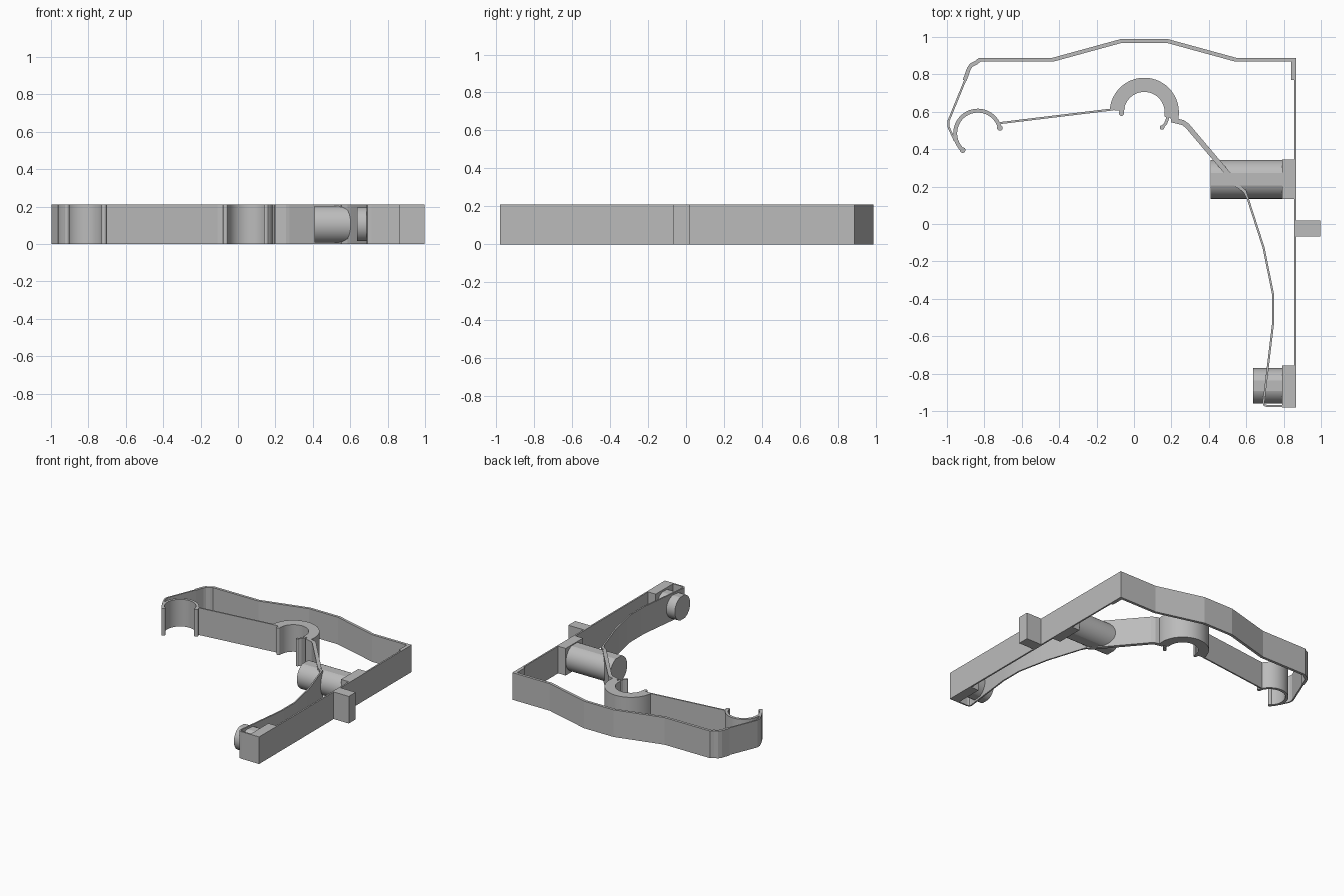
import bpy, bmesh
from math import cos, sin, radians, pi, ceil
from mathutils import Vector, Matrix

cube = bpy.data.objects.get("Cube")
if cube:
    bpy.data.objects.remove(cube, do_unlink=True)

H = 0.21  # common height of every flat part

grey = bpy.data.materials.new("grey plastic")
grey.use_nodes = True
grey.diffuse_color = (0.5, 0.5, 0.5, 1)
grey.node_tree.nodes["Principled BSDF"].inputs["Base Color"].default_value = (0.5, 0.5, 0.5, 1)


def finish(name, bm):
    bmesh.ops.recalc_face_normals(bm, faces=bm.faces)
    mesh = bpy.data.meshes.new(name)
    bm.to_mesh(mesh)
    bm.free()
    mesh.materials.append(grey)
    obj = bpy.data.objects.new(name, mesh)
    bpy.context.collection.objects.link(obj)
    bpy.ops.object.select_all(action='DESELECT')
    obj.select_set(True)
    bpy.context.view_layer.objects.active = obj
    bpy.ops.object.shade_smooth_by_angle(angle=radians(13))
    return obj


def prism(name, outline):
    """Extrude a plan outline to the common height."""
    bm = bmesh.new()
    face = bm.faces.new([bm.verts.new((x, y, 0)) for x, y in outline])
    top = bmesh.ops.extrude_face_region(bm, geom=[face])["geom"]
    verts = [v for v in top if isinstance(v, bmesh.types.BMVert)]
    bmesh.ops.translate(bm, verts=verts, vec=(0, 0, H))
    return finish(name, bm)


def block(name, x0, x1, y0, y1):
    return prism(name, [(x0, y0), (x1, y0), (x1, y1), (x0, y1)])


def arc(cx, cy, r, a0, a1):
    n = max(2, ceil(abs(a1 - a0) / 7))
    angles = [radians(a0 + (a1 - a0) * i / n) for i in range(n + 1)]
    return [(cx + r * cos(a), cy + r * sin(a)) for a in angles]


def ribbon(name, path, width):
    """Upright strip of even thickness with mitred corners."""
    pts = [Vector(p) for p in path]
    left, right = [], []
    for i, p in enumerate(pts):
        a = (p - pts[i - 1]).normalized() if i else None
        b = (pts[i + 1] - p).normalized() if i + 1 < len(pts) else None
        a, b = a or b, b or a
        t = (a + b).normalized()
        off = Vector((-t.y, t.x)) * (width / 2 / max(t.dot(a), 0.5))
        left.append(p + off)
        right.append(p - off)
    return prism(name, left + right[::-1])


def peg(name, x0, x1, y, r, half_height):
    """Round peg along x, trimmed flat above and below."""
    bm = bmesh.new()
    bmesh.ops.create_cone(bm, cap_ends=True, segments=64, radius1=r, radius2=r, depth=x1 - x0,
                          matrix=Matrix.Translation(((x0 + x1) / 2, y, H / 2)) @ Matrix.Rotation(pi / 2, 4, 'Y'))
    for s in (-1, 1):
        geom = bm.verts[:] + bm.edges[:] + bm.faces[:]
        bmesh.ops.bisect_plane(bm, geom=geom, plane_co=(0, 0, H / 2 + s * half_height),
                               plane_no=(0, 0, s), clear_outer=True)
        bmesh.ops.holes_fill(bm, edges=[e for e in bm.edges if e.is_boundary])
    return finish(name, bm)


# Frame: long side wall and the bowed back band
block("side_wall", 0.855, 0.867, -0.98, 0.885)
block("corner_stiffener", 0.84, 0.86, 0.77, 0.885)
ribbon("back_band", [(0.867, 0.878), (0.545, 0.878), (0.18, 0.978), (-0.07, 0.978), (-0.435, 0.878),
                     (-0.825, 0.878), (-0.845, 0.862), (-0.87, 0.85), (-0.883, 0.83), (-0.905, 0.768)], 0.021)
ribbon("end_spring", [(-0.9, 0.775), (-0.992, 0.55), (-0.992, 0.52), (-0.958, 0.445)], 0.011)

# Small open clip with its rounded lips
small_clip = arc(-0.835, 0.485, 0.121, 14, 228)
ribbon("small_clip", small_clip, 0.021)
for tag, tip in (("inner", (-0.717, 0.514)), ("outer", small_clip[-1])):
    prism("small_clip_lip_" + tag, arc(*tip, 0.015, 0, 353))

# Thin link between the two clips
ribbon("clip_link", [(-0.72, 0.539), (-0.11, 0.613)], 0.011)

# Large thick clip, its lips and spring hook
prism("large_clip", arc(0.055, 0.597, 0.185, -12, 176) + arc(0.055, 0.597, 0.109, 176, -12))
ribbon("large_clip_lip", [(-0.06, 0.625), (-0.067, 0.6), (-0.067, 0.59)], 0.024)
prism("large_clip_lip_tip", arc(-0.067, 0.592, 0.014, 0, 353))
ribbon("large_clip_hook", [(0.178, 0.6), (0.178, 0.56), (0.168, 0.535), (0.148, 0.515)], 0.016)
prism("large_clip_hook_tip", arc(0.15, 0.516, 0.012, 0, 353))
prism("large_clip_foot", [(0.19, 0.6), (0.24, 0.6), (0.235, 0.553), (0.215, 0.545), (0.198, 0.553)])

# Slanted arm passing through the large peg
ribbon("slanted_arm", [(0.2, 0.557), (0.262, 0.542), (0.285, 0.525), (0.56, 0.2)], 0.027)
prism("arm_taper", [(0.54, 0.205), (0.575, 0.202), (0.598, 0.18), (0.62, 0.115), (0.6, 0.14), (0.586, 0.168)])

# Long bowed spring and the lip it returns to
ribbon("bowed_spring", [(0.592, 0.185), (0.692, -0.125), (0.742, -0.37), (0.742, -0.54),
                        (0.706, -0.84), (0.692, -0.955), (0.697, -0.968), (0.715, -0.974), (0.8, -0.974)], 0.011)

# Mounting blocks, pegs and outer tab
block("upper_block", 0.79, 0.86, 0.134, 0.345)
block("lower_block", 0.79, 0.866, -0.98, -0.757)
block("outer_tab", 0.86, 0.997, -0.067, 0.018)
peg("upper_peg", 0.41, 0.795, 0.239, 0.104, 0.098)
peg("lower_peg", 0.636, 0.795, -0.865, 0.094, 0.09)
